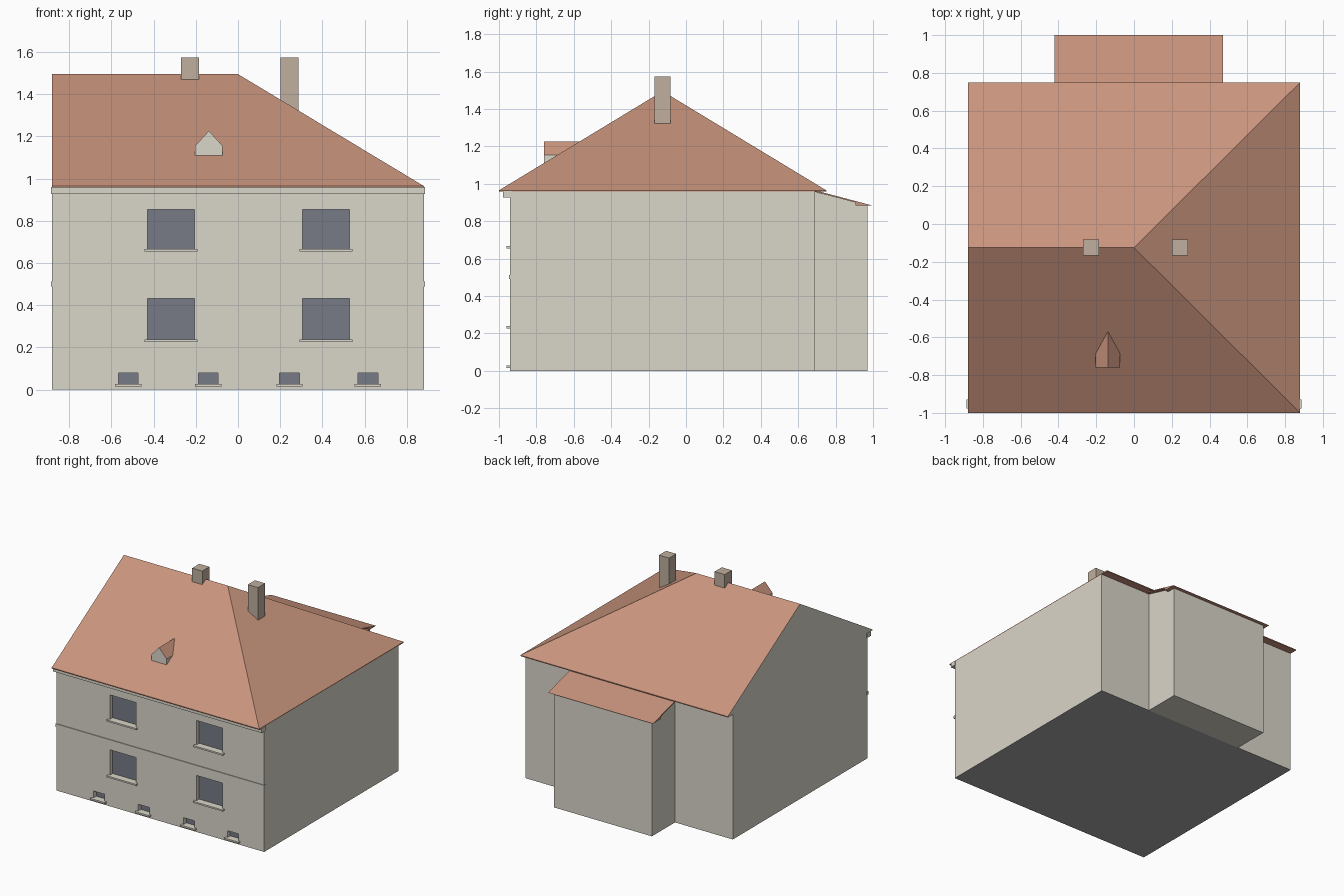
import bpy, bmesh
from mathutils import Vector

if "Cube" in bpy.data.objects:
    bpy.data.objects.remove(bpy.data.objects["Cube"], do_unlink=True)


def material(name, hex_code):
    """Flat material from an sRGB hex code, stored as linear values."""
    srgb = [int(hex_code[i:i + 2], 16) / 255 for i in (0, 2, 4)]
    col = [c / 12.92 if c < 0.04 else ((c + 0.055) / 1.055) ** 2.4 for c in srgb] + [1]
    m = bpy.data.materials.new(name)
    m.use_nodes = True
    m.diffuse_color = col
    bsdf = next(n for n in m.node_tree.nodes if n.type == 'BSDF_PRINCIPLED')
    bsdf.inputs["Base Color"].default_value = col
    return m


plaster = material("plaster", "dad6c9")
tile = material("roof_tile", "c9947d")
glass = material("window_glass", "777b86")
stone = material("chimney_stone", "c0af9f")
grey = material("floor_grey", "a8a8a8")


def build(name, verts, faces, mats, rule=None):
    """Mesh object; rule(face) picks the material index of each face."""
    bm = bmesh.new()
    vs = [bm.verts.new(v) for v in verts]
    for f in faces:
        bm.faces.new([vs[i] for i in f])
    bmesh.ops.recalc_face_normals(bm, faces=bm.faces)
    bm.normal_update()
    if rule:
        for f in bm.faces:
            f.material_index = int(rule(f))
    me = bpy.data.meshes.new(name)
    bm.to_mesh(me)
    bm.free()
    for m in mats:
        me.materials.append(m)
    ob = bpy.data.objects.new(name, me)
    bpy.context.collection.objects.link(ob)
    return ob


def prism(name, profile, start, end, axis, mats, rule=None):
    """Extrude a profile: (y, z) points along x, or (x, z) points along y."""
    n = len(profile)
    place = (lambda p, t: (t, p[0], p[1])) if axis == 'x' else (lambda p, t: (p[0], t, p[1]))
    verts = [place(p, t) for t in (start, end) for p in profile]
    faces = [range(n), range(n, 2 * n)]
    faces += [(i, (i + 1) % n, (i + 1) % n + n, i + n) for i in range(n)]
    return build(name, verts, faces, mats, rule)


def box(name, x, y, z, mats, rule=None):
    profile = [(y[0], z[0]), (y[1], z[0]), (y[1], z[1]), (y[0], z[1])]
    return prism(name, profile, x[0], x[1], 'x', mats, rule)


HALF, FRONT, BACK = 0.88, -0.94, 0.69
EAVE, RIDGE, RIDGE_Y = 0.965, 1.495, -0.125

# Main walls with a grey underside
walls = box("main_walls", (-HALF, HALF), (FRONT, BACK), (0, EAVE - 0.005),
            [plaster, grey], lambda f: f.normal.z < -0.9)

# Window openings: left, right, bottom, top
openings = [(x, x + 0.221, z, z + h)
            for x in (-0.428, 0.306) for z, h in ((0.239, 0.194), (0.667, 0.187))]
openings += [(x - 0.047, x + 0.047, 0.028, 0.08) for x in (-0.52, -0.141, 0.244, 0.615)]

for i, (x0, x1, z0, z1) in enumerate(openings):
    cutter = box("window_cutter", (x0, x1), (FRONT - 0.05, FRONT + 0.04), (z0, z1), [plaster])
    cutter.hide_render = True
    mod = walls.modifiers.new("opening", 'BOOLEAN')
    mod.object = cutter
    mod.operation = 'DIFFERENCE'
    mod.solver = 'EXACT'
    bpy.context.view_layer.objects.active = walls
    bpy.ops.object.modifier_apply(modifier=mod.name)
    bpy.data.objects.remove(cutter, do_unlink=True)
    box(f"window_pane_{i + 1}", (x0, x1), (FRONT + 0.033, FRONT + 0.041), (z0, z1), [glass])
    box(f"window_sill_{i + 1}", (x0 - 0.015, x1 + 0.015), (FRONT - 0.02, FRONT + 0.035),
        (z0 - 0.012, z0), [plaster])

# Front cornice and belt course
box("front_cornice", (-0.886, 0.886), (-0.978, FRONT + 0.01), (0.927, 0.961), [plaster])
box("belt_course", (-0.885, 0.885), (FRONT - 0.006, FRONT + 0.01), (0.49, 0.513), [plaster])

# Main roof: gable on the right side, hip on the left side
corners = [(-HALF, -1), (HALF, -1), (HALF, 0.75), (-HALF, 0.75)]
roof_verts = [(x, y, z) for z in (EAVE - 0.007, EAVE) for x, y in corners]
roof_verts += [(-HALF, RIDGE_Y, RIDGE), (0, RIDGE_Y, RIDGE)]
build("main_roof", roof_verts,
      [(0, 1, 2, 3), (0, 1, 5, 4), (1, 2, 6, 5), (2, 3, 7, 6), (0, 4, 8, 7, 3),
       (4, 5, 9, 8), (5, 6, 9), (6, 7, 8, 9)],
      [tile, plaster], lambda f: f.normal.x < -0.9)


# Rear annex under a lean-to roof
def lean(y):
    return EAVE - (y - BACK) * 0.265


prism("annex_walls", [(BACK - 0.01, 0), (0.97, 0), (0.97, lean(0.97) - 0.006),
                      (BACK - 0.01, lean(BACK) - 0.006)], -0.39, 0.44, 'x', [plaster])
low = lean(1.0)
prism("annex_roof", [(BACK, lean(BACK)), (1.0, low), (0.905, low),
                     (0.905, lean(0.905) - 0.008), (BACK, lean(BACK) - 0.008)],
      -0.42, 0.47, 'x', [tile])

# Dormer on the front slope
prism("dormer", [(-0.203, 1.09), (-0.073, 1.09), (-0.073, 1.155), (-0.138, 1.226),
                 (-0.203, 1.155)], -0.76, -0.5, 'y',
      [plaster, tile], lambda f: f.normal.z > 0.3)

# Chimneys
for name, x, base in (("ridge_chimney", -0.228, 1.4), ("hip_chimney", 0.244, 1.28)):
    box(name, (x - 0.043, x + 0.043), (RIDGE_Y - 0.043, RIDGE_Y + 0.043), (base, 1.573), [stone])
